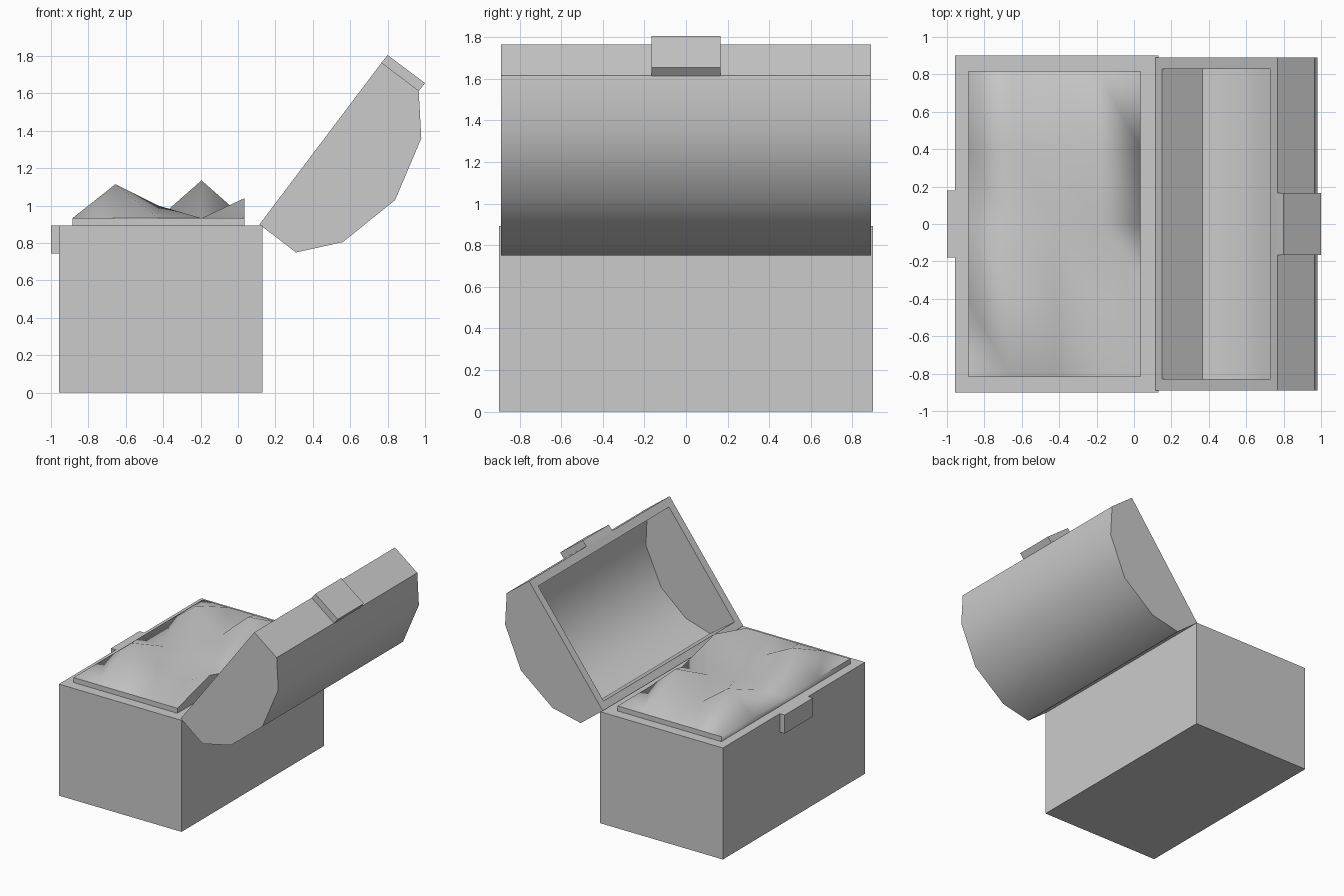
import bpy, bmesh, math

if "Cube" in bpy.data.objects:
    bpy.data.objects.remove(bpy.data.objects["Cube"])


def finish(name, bm, angle=None):
    bmesh.ops.recalc_face_normals(bm, faces=bm.faces)
    mesh = bpy.data.meshes.new(name)
    bm.to_mesh(mesh)
    bm.free()
    ob = bpy.data.objects.new(name, mesh)
    bpy.context.collection.objects.link(ob)
    if angle:
        bpy.ops.object.select_all(action='DESELECT')
        ob.select_set(True)
        bpy.context.view_layer.objects.active = ob
        bpy.ops.object.shade_smooth_by_angle(angle=math.radians(angle))
    return ob


def sweep(bm, pts, w, closed=True):
    """Extrude an xz profile across y; an open profile leaves its last side open."""
    a = [bm.verts.new((x, -w, z)) for x, z in pts]
    b = [bm.verts.new((x, w, z)) for x, z in pts]
    n = len(pts)
    for i in range(n if closed else n - 1):
        j = (i + 1) % n
        bm.faces.new((a[i], a[j], b[j], b[i]))
    bm.faces.new(a)
    bm.faces.new(b)
    return a[0], a[-1], b[-1], b[0]


def prism(name, pts, w):
    bm = bmesh.new()
    sweep(bm, pts, w)
    return finish(name, bm)


def rect(x0, x1, z0, z1):
    return [(x0, z0), (x1, z0), (x1, z1), (x0, z1)]


# Chest box and its catch plate
prism("chest_body", rect(-0.957, 0.13, 0, 0.893), 0.9)
prism("body_catch", rect(-1.0, -0.955, 0.745, 0.893), 0.18)

# Open hollow lid: outer shell, inner shell, rim joining them
outer = [(0.115, 0.9), (0.31, 0.75), (0.56, 0.805), (0.84, 1.03),
         (0.98, 1.36), (0.966, 1.615), (0.768, 1.765)]
inner = [(0.15, 0.946), (0.365, 0.795), (0.58, 0.86), (0.80, 1.05),
         (0.935, 1.35), (0.925, 1.575), (0.73, 1.712)]
bm = bmesh.new()
o = sweep(bm, outer, 0.89, False)
n = sweep(bm, inner, 0.828, False)
for i in range(4):
    j = (i + 1) % 4
    bm.faces.new((o[i], o[j], n[j], n[i]))
finish("lid", bm, 30)

# Latch on the front of the lid
prism("lid_latch", [(0.765, 1.763), (0.8, 1.805), (1.0, 1.655), (0.966, 1.613)], 0.165)

# Heaped contents: slab with a bumpy 5 x 5 top
Z = 0.933
heights = [[Z] * 5,
           [Z, 1.115, 1.0, Z, 1.04],
           [Z, Z, 0.94, Z, Z],
           [Z, 1.1, Z, 1.135, Z],
           [Z] * 5]
bm = bmesh.new()
g = [[bm.verts.new((-0.885 + 0.23 * i, -0.817 + 0.4085 * j, heights[j][i]))
      for i in range(5)] for j in range(5)]
for j in range(4):
    for i in range(4):
        a, b, c, d = g[j][i], g[j][i + 1], g[j + 1][i + 1], g[j + 1][i]
        bm.faces.new((a, b, d))
        bm.faces.new((b, c, d))
ring = g[0][:4] + [g[j][4] for j in range(4)] + g[4][:0:-1] + [g[j][0] for j in range(4, 0, -1)]
low = [bm.verts.new((v.co.x, v.co.y, 0.88)) for v in ring]
for i in range(len(ring)):
    j = (i + 1) % len(ring)
    bm.faces.new((ring[i], ring[j], low[j], low[i]))
bm.faces.new(low)
finish("contents", bm, 62)
